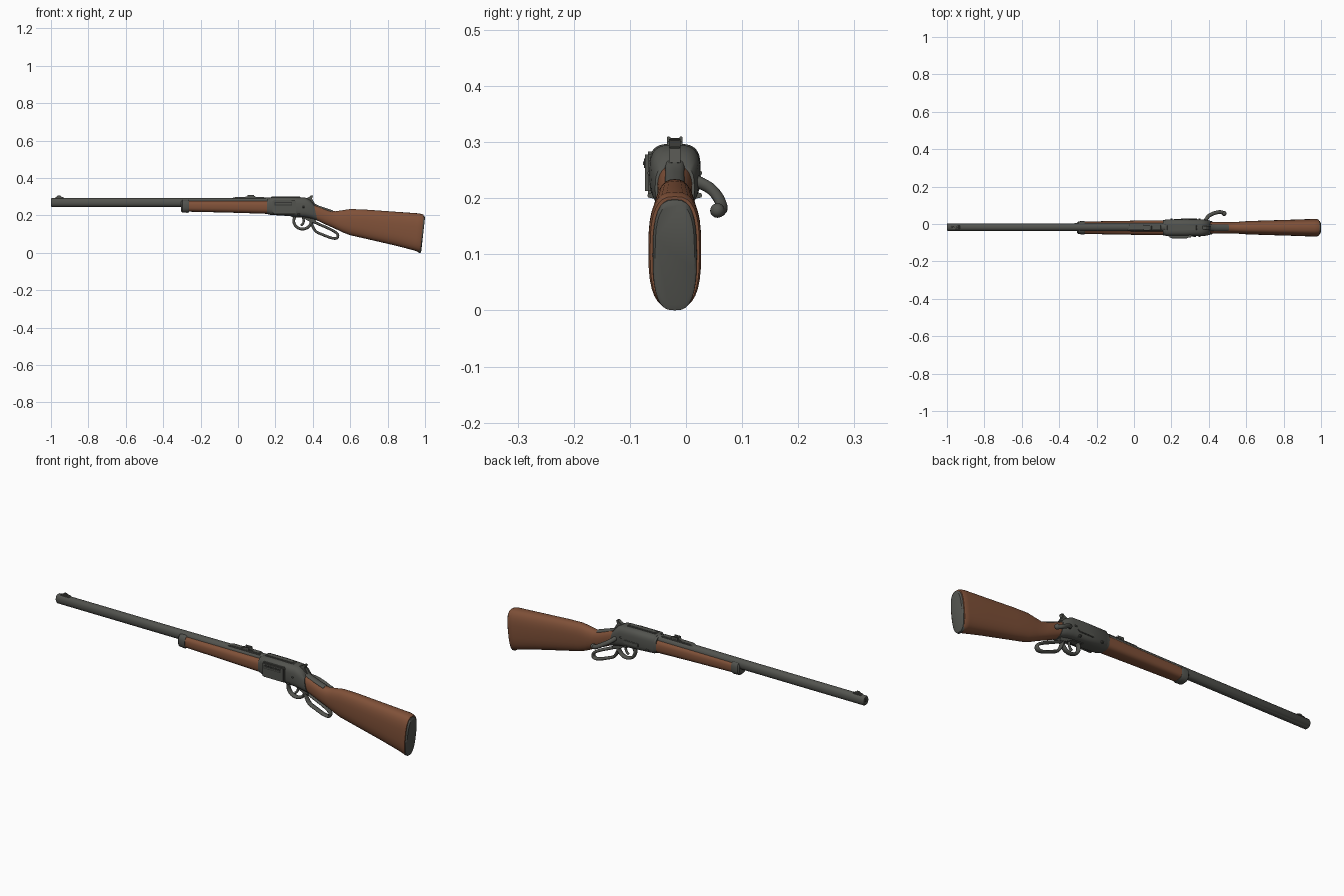
import bpy, bmesh, math
from mathutils import Vector

if "Cube" in bpy.data.objects:
    bpy.data.objects.remove(bpy.data.objects["Cube"])

YC = -0.02  # centre plane of the rifle


def material(name, rgb):
    m = bpy.data.materials.new(name)
    m.diffuse_color = (*rgb, 1)
    m.use_nodes = True
    m.node_tree.nodes["Principled BSDF"].inputs["Base Color"].default_value = m.diffuse_color
    return m


STEEL = material("dark steel", (0.085, 0.087, 0.077))
WOOD = material("brown wood", (0.215, 0.082, 0.040))
DARK = material("dark recess", (0.035, 0.036, 0.033))


def finish(name, bm, mat, angle=40):
    bmesh.ops.recalc_face_normals(bm, faces=bm.faces)
    me = bpy.data.meshes.new(name)
    bm.to_mesh(me)
    bm.free()
    me.materials.append(mat)
    ob = bpy.data.objects.new(name, me)
    bpy.context.collection.objects.link(ob)
    bpy.ops.object.select_all(action='DESELECT')
    ob.select_set(True)
    bpy.context.view_layer.objects.active = ob
    bpy.ops.object.shade_smooth_by_angle(angle=math.radians(angle))
    return ob


def loft(name, sections, mat, n=32, y=YC):
    """Sections along x: (x, z_low, z_high, half_width, squareness, x shift at the bottom)."""
    bm = bmesh.new()
    rings = []
    for x, lo, hi, hw, e, dx in sections:
        ring = []
        for i in range(n):
            a = 2 * math.pi * i / n
            c, s = math.cos(a), math.sin(a)
            u = math.copysign(abs(c) ** (2 / e), c)
            v = math.copysign(abs(s) ** (2 / e), s)
            ring.append(bm.verts.new((x + dx * (1 - v) / 2, y + hw * u,
                                      (lo + hi) / 2 + (hi - lo) / 2 * v)))
        rings.append(ring)
    for a, b in zip(rings, rings[1:]):
        for i in range(n):
            bm.faces.new((a[i], a[(i + 1) % n], b[(i + 1) % n], b[i]))
    bm.faces.new(rings[0])
    bm.faces.new(rings[-1])
    return finish(name, bm, mat)


def plate(name, profile, y0, y1, mat, bevel=0.002):
    """Side profile (x, z) extruded from y0 to y1."""
    bm = bmesh.new()
    f = bm.faces.new([bm.verts.new((x, y0, z)) for x, z in profile])
    r = bmesh.ops.extrude_face_region(bm, geom=[f])
    for v in r["geom"]:
        if isinstance(v, bmesh.types.BMVert):
            v.co.y = y1
    if bevel:
        bmesh.ops.bevel(bm, geom=bm.edges[:], offset=bevel, segments=2, affect='EDGES')
    return finish(name, bm, mat)


def rect(x0, x1, z0, z1):
    return [(x0, z0), (x1, z0), (x1, z1), (x0, z1)]


def strap(name, pts, rn, ry, mat, closed=False, side=None):
    """Smooth oval bar through 3D points; rn is in-plane radius, ry the sideways one."""
    side = Vector(side or (0, 1, 0))
    P = [Vector(p) for p in pts]
    k, path = len(P), []
    for i in range(k if closed else k - 1):
        g = (lambda j: P[j % k]) if closed else (lambda j: P[max(0, min(k - 1, j))])
        a, b, c, d = g(i - 1), g(i), g(i + 1), g(i + 2)
        for t in (0, .2, .4, .6, .8):
            path.append(0.5 * (2 * b + (c - a) * t + (2 * a - 5 * b + 4 * c - d) * t * t
                               + (3 * b - a - 3 * c + d) * t ** 3))
    if not closed:
        path.append(P[-1])
    bm, rings, m, n = bmesh.new(), [], len(path), 12
    for i, p in enumerate(path):
        q = path[(i + 1) % m] if closed else path[min(m - 1, i + 1)]
        o = path[i - 1] if closed else path[max(0, i - 1)]
        t = (q - o).normalized()
        nrm = t.cross(side).normalized()
        s = nrm.cross(t)
        rings.append([bm.verts.new(p + nrm * rn * math.cos(2 * math.pi * j / n)
                                   + s * ry * math.sin(2 * math.pi * j / n)) for j in range(n)])
    for i in range(m if closed else m - 1):
        a, b = rings[i], rings[(i + 1) % m]
        for j in range(n):
            bm.faces.new((a[j], a[(j + 1) % n], b[(j + 1) % n], b[j]))
    if not closed:
        bm.faces.new(rings[0])
        bm.faces.new(rings[-1])
    return finish(name, bm, mat, 60)


# Barrel with a rounded muzzle and dark bore
loft("barrel", [(-1.0, .250, .289, .018, 2.2, 0), (-.995, .245, .293, .021, 2.2, 0),
                (-.32, .245, .293, .021, 2.2, 0), (.18, .243, .295, .024, 2.2, 0)], STEEL, y=-.017)
loft("bore", [(-1.001, .263, .281, .009, 2, 0), (-.99, .263, .281, .009, 2, 0)], DARK, y=-.017)

# Fore-end and its bands
loft("fore_end", [(-.27, .220, .278, .033, 2.8, 0), (-.05, .215, .279, .037, 2.8, 0),
                  (.17, .208, .280, .040, 2.8, 0)], WOOD)
loft("fore_end_cap", [(-.305, .222, .276, .027, 2.6, 0), (-.298, .215, .284, .034, 2.6, 0),
                      (-.27, .214, .285, .036, 2.6, 0), (-.262, .217, .282, .034, 2.6, 0)], STEEL)
loft("receiver_collar", [(.155, .207, .290, .041, 3, 0), (.175, .204, .292, .044, 3, 0)], STEEL)

# Receiver
loft("receiver", [(.165, .206, .293, .041, 3, 0), (.172, .203, .297, .045, 3.4, 0),
                  (.28, .196, .297, .046, 3.4, 0), (.36, .189, .295, .045, 3.2, 0),
                  (.385, .182, .283, .042, 3, .01), (.405, .172, .262, .035, 2.8, .02)], STEEL)
plate("side_cover", rect(.185, .31, .208, .283), -.073, -.05, STEEL, .005)
plate("ejection_slot", rect(.195, .290, .254, .271), -.0745, -.065, DARK, 0)
plate("bolt", rect(.200, .285, .257, .267), -.077, -.065, STEEL)
plate("loading_gate", [(.25, .222), (.33, .222), (.34, .23), (.33, .24), (.25, .24)],
      .02, .029, STEEL)
plate("top_rail", [(.17, .29), (.34, .29), (.33, .302), (.18, .302)], -.034, -.006, STEEL)
for i, (x, z) in enumerate([(.35, .245), (.325, .205), (.20, .22)]):
    loft("receiver_pin_%d" % i, [(x - .006, z - .006, z + .006, .049, 4, 0),
                                 (x + .006, z - .006, z + .006, .049, 4, 0)], STEEL, 16)

# Hammer and upper tang
plate("hammer", [(.355, .27), (.365, .292), (.378, .297), (.392, .308), (.402, .305),
                 (.395, .290), (.412, .262), (.39, .25)], -.03, -.01, STEEL)
strap("upper_tang", [(.385, YC, .270), (.42, YC, .249), (.46, YC, .234), (.505, YC, .219)],
      .008, .017, STEEL)

# Butt stock and butt plate
loft("butt_stock", [(.395, .172, .262, .031, 2.6, .03), (.43, .155, .250, .031, 2.4, .03),
                    (.48, .133, .231, .030, 2.3, .03), (.52, .119, .222, .030, 2.3, .02),
                    (.555, .107, .227, .032, 2.4, .01), (.60, .094, .234, .035, 2.5, 0),
                    (.68, .076, .231, .038, 2.6, 0), (.85, .039, .219, .043, 2.7, -.01),
                    (.965, .012, .211, .047, 2.8, -.02), (.985, .004, .207, .047, 2.8, -.02),
                    (.993, .006, .203, .044, 2.8, -.02)], WOOD)
loft("butt_plate", [(.985, .0, .2, .040, 2.8, -.02), (.996, .0, .197, .039, 2.8, -.02),
                    (1.0, .01, .19, .035, 2.8, -.02)], STEEL)

# Trigger guard, trigger and lever loop
strap("trigger_guard", [(.345 + .047 * math.cos(a), YC, .170 + .043 * math.sin(a))
                        for a in [i * math.pi / 4 for i in range(8)]], .0075, .013, STEEL, True)
strap("trigger", [(.345, YC, .195), (.352, YC, .172), (.346, YC, .155), (.336, YC, .146)],
      .006, .006, STEEL)
strap("lever_loop", [(.395, YC, .165), (.413, YC, .118), (.455, YC, .096), (.505, YC, .078),
                     (.530, YC, .080), (.532, YC, .100), (.505, YC, .120), (.455, YC, .143)],
      .007, .013, STEEL, True)
plate("lever_pivot", [(.275, .2), (.41, .19), (.42, .160), (.385, .165), (.345, .188), (.29, .19)],
      -.036, -.004, STEEL)

# Curved side handle with a rounded knob
strap("side_handle", [(.375, .005, .236), (.388, .028, .226), (.402, .045, .216),
                      (.430, .058, .200), (.460, .064, .183), (.482, .057, .176)],
      .010, .011, STEEL, side=(0, .5, -.8))
bm = bmesh.new()
bmesh.ops.create_uvsphere(bm, u_segments=16, v_segments=10, radius=.013)
bmesh.ops.translate(bm, verts=bm.verts, vec=(.482, .056, .178))
finish("side_handle_knob", bm, STEEL)

# Front sight
plate("front_sight_base", [(-.985, .288), (-.925, .288), (-.935, .298), (-.975, .298)],
      -.026, -.008, STEEL)
plate("front_sight_blade", [(-.975, .294), (-.94, .294), (-.948, .306), (-.962, .307)],
      -.021, -.013, STEEL)

# Rear sight: leaf, ramp and two prongs
plate("rear_sight_leaf", [(-.04, .288), (.15, .288), (.14, .298), (-.02, .297)],
      -.033, -.005, STEEL)
plate("rear_sight_ramp", [(.03, .295), (.10, .295), (.09, .304), (.045, .302)],
      -.030, -.010, STEEL)
for side in (-1, 1):
    plate("rear_sight_prong_%s" % ("left" if side > 0 else "right"), rect(.05, .085, .298, .310),
          YC + side * .008, YC + side * .014, STEEL, .001)
